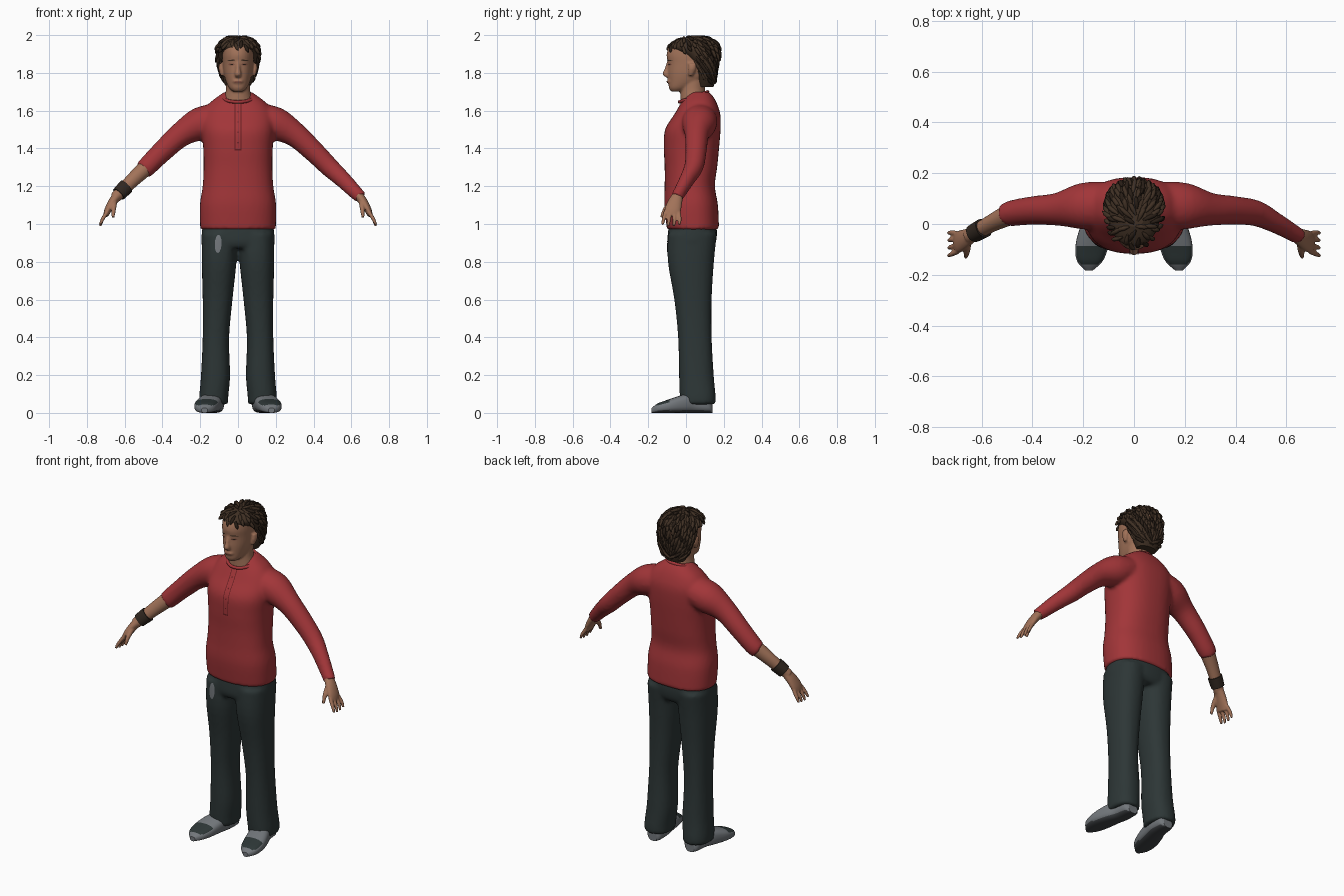
import bpy, bmesh, math, random
from mathutils import Vector
from mathutils.bvhtree import BVHTree

if "Cube" in bpy.data.objects:
    bpy.data.objects.remove(bpy.data.objects["Cube"])

random.seed(4)


def material(name, r, g, b):
    m = bpy.data.materials.new(name)
    m.diffuse_color = (r, g, b, 1)
    m.use_nodes = True
    m.node_tree.nodes["Principled BSDF"].inputs["Base Color"].default_value = m.diffuse_color
    return m


RED = material("red_cloth", .36, .036, .04)
DARK_RED = material("dark_red_thread", .13, .012, .014)
TROUSER = material("charcoal_cloth", .026, .037, .037)
SKIN = material("skin", .36, .17, .1)
LIPS = material("lips", .24, .09, .06)
HAIR = material("brown_hair", .05, .029, .017)
HAIR_DARK = material("dark_brown_hair", .022, .013, .008)
GREY = material("shoe_grey", .17, .185, .2)
SOLE = material("sole_grey", .05, .055, .06)
LEATHER = material("wristband_brown", .03, .02, .014)


def smooth_path(pts, steps):
    """Catmull-Rom interpolation of rings (x, y, z, ru, rv)."""
    p = [pts[0]] + list(pts) + [pts[-1]]
    out = []
    for i in range(1, len(p) - 2):
        for s in range(steps):
            t = s / steps
            out.append([.5 * (2 * b + (c - a) * t + (2 * a - 5 * b + 4 * c - d) * t * t
                              + (3 * b - a - 3 * c + d) * t ** 3)
                        for a, b, c, d in zip(*p[i - 1:i + 3])])
    return out + [list(pts[-1])]


def loft(bm, pts, axis=None, n=28, power=2.0, steps=4, mirror=1):
    """Skin elliptical rings; axis fixes the ring plane, otherwise it follows the path."""
    pts = smooth_path(pts, steps)
    rings = []
    for i, (x, y, z, ru, rv) in enumerate(pts):
        if axis == 'Z':
            u, v = Vector((1, 0, 0)), Vector((0, 1, 0))
        elif axis == 'Y':
            u, v = Vector((1, 0, 0)), Vector((0, 0, 1))
        else:
            t = (Vector(pts[min(i + 1, len(pts) - 1)][:3]) - Vector(pts[max(i - 1, 0)][:3])).normalized()
            u = Vector((0, 1, 0)) if abs(t.y) < .9 else Vector((1, 0, 0))
            u = (u - t * u.dot(t)).normalized()
            v = t.cross(u)
        ring = []
        for k in range(n):
            a = 2 * math.pi * k / n
            c, s = math.cos(a), math.sin(a)
            q = Vector((x, y, z)) + u * ru * math.copysign(abs(c) ** (2 / power), c) \
                + v * rv * math.copysign(abs(s) ** (2 / power), s)
            ring.append(bm.verts.new((q.x * mirror, q.y, q.z)))
        rings.append(ring)
    for a, b in zip(rings, rings[1:]):
        for k in range(n):
            bm.faces.new((a[k], a[(k + 1) % n], b[(k + 1) % n], b[k]))
    bm.faces.new(rings[0])
    bm.faces.new(rings[-1])


def finish(name, bm, *mats, voxel=0, relax=4):
    bmesh.ops.recalc_face_normals(bm, faces=bm.faces)
    for f in bm.faces:
        f.smooth = len(f.verts) < 5
    me = bpy.data.meshes.new(name)
    bm.to_mesh(me)
    bm.free()
    for m in mats:
        me.materials.append(m)
    ob = bpy.data.objects.new(name, me)
    bpy.context.collection.objects.link(ob)
    if voxel:  # fuse overlapping lofts into one skin
        r = ob.modifiers.new("fuse", 'REMESH')
        r.mode, r.voxel_size, r.use_smooth_shade = 'VOXEL', voxel, True
        s = ob.modifiers.new("relax", 'SMOOTH')
        s.iterations, s.factor = relax, .5
    return ob


def surface(ob):
    bpy.context.view_layer.update()
    return BVHTree.FromObject(ob, bpy.context.evaluated_depsgraph_get())


def patch(name, tree, x, z, w, h, mat, tilt=0, rounded=True, nx=8, nz=8):
    """Thin painted plate laid on the front of a surface."""
    bm = bmesh.new()
    bmesh.ops.create_grid(bm, x_segments=nx, y_segments=nz, size=1)
    for v in bm.verts:
        a, b = v.co.x, v.co.y
        if rounded:
            a, b = a * math.sqrt(1 - b * b / 2), b * math.sqrt(1 - a * a / 2)
        px, pz = x + a * w / 2, z + b * h / 2 + tilt * a * w / 2
        hit = tree.ray_cast(Vector((px, -1, pz)), Vector((0, 1, 0)))[0]
        v.co = (px, (hit.y if hit else 0) - .003, pz)
    ob = finish(name, bm, mat)
    if ob.data.polygons[0].normal.y > 0:
        ob.data.flip_normals()


# shirt: torso plus one long and one pushed-up sleeve
ARM = [(.1, .075, 1.56, .09, .08), (.2, .07, 1.53, .092, .088), (.3, .058, 1.475, .065, .066),
       (.4, .053, 1.385, .056, .057), (.48, .042, 1.305, .051, .052), (.55, .008, 1.24, .041, .045),
       (.6, -.02, 1.19, .036, .04), (.65, -.05, 1.14, .032, .034)]
bm = bmesh.new()
loft(bm, [(0, .037, .97, .2, .138), (0, .027, 1.1, .202, .142), (0, .02, 1.2, .187, .133),
          (0, .026, 1.3, .182, .139), (0, .029, 1.4, .184, .146), (0, .036, 1.5, .192, .147),
          (0, .06, 1.58, .187, .122), (0, .068, 1.64, .15, .095), (0, .07, 1.68, .1, .07),
          (0, .07, 1.7, .07, .05)], 'Z', 40, 2.4)
loft(bm, ARM)
loft(bm, ARM[:5] + [(.505, .032, 1.282, .046, .048)], mirror=-1)
shirt = finish("shirt", bm, RED, voxel=.011)
shirt_tree = surface(shirt)

# collar band
bm = bmesh.new()
ring = [(.083 * math.cos(a), .04 + .075 * math.sin(a), 1.673 + .027 * math.sin(a), .009, .009)
        for a in [i * math.pi / 12 for i in range(25)]]
loft(bm, ring, n=8, steps=1)
finish("collar", bm, RED)

# placket stitching and buttons
for x in (-.016, .016):
    patch("placket_seam", shirt_tree, x, 1.515, .004, .24, DARK_RED, rounded=False, nx=2, nz=24)
patch("placket_end", shirt_tree, 0, 1.392, .036, .008, DARK_RED, rounded=False)
for i in range(4):
    patch("button", shirt_tree, 0, 1.43 + i * .055, .008, .008, DARK_RED)

# trousers
bm = bmesh.new()
loft(bm, [(0, .035, 1.0, .185, .125), (0, .034, .95, .192, .13), (0, .03, .9, .193, .127),
          (0, .028, .87, .17, .11)], 'Z', 40, 2.4)
for m in (1, -1):
    loft(bm, [(.097, .034, .95, .095, .13), (.1, .026, .8, .092, .122), (.108, .037, .6, .079, .099),
              (.117, .047, .4, .07, .089), (.119, .055, .2, .077, .092), (.128, .062, .09, .077, .095),
              (.128, .064, .045, .076, .092)], 'Z', 28, 2.3, mirror=m)
trousers = finish("trousers", bm, TROUSER, voxel=.011)
patch("thigh_patch", surface(trousers), -.105, .895, .036, .095, GREY, tilt=.3)

# shoes: grey upper, dark toe panel, dark sole
for m, side in ((1, "left"), (-1, "right")):
    bm = bmesh.new()
    stations = [(.125, .14, .05, .028), (.125, .12, .085, .048), (.13, .05, .105, .056),
                (.145, 0, .1, .062), (.16, -.06, .082, .066), (.169, -.11, .065, .062),
                (.174, -.15, .05, .048), (.177, -.182, .026, .016)]
    loft(bm, [(x, y, t / 2, w, t / 2) for x, y, t, w in stations], 'Y', 28, 2.7, mirror=m)
    bmesh.ops.recalc_face_normals(bm, faces=bm.faces)
    for f in bm.faces:
        c = f.calc_center_median()
        if f.normal.z < -.7:
            f.material_index = 2
        elif f.normal.z > .6 and -.155 < c.y < -.085:
            f.material_index = 1
    finish(side + "_shoe", bm, GREY, TROUSER, SOLE)

# hands, with the bare forearm on one side
for m, side in ((1, "left"), (-1, "right")):
    bm = bmesh.new()
    loft(bm, [(.635, -.042, 1.155, .028, .026), (.665, -.058, 1.115, .038, .023),
              (.688, -.07, 1.075, .043, .019), (.7, -.076, 1.045, .038, .014)], mirror=m)
    for o in (-.034, -.011, .012, .034):
        drop = .012 * abs(o) / .034
        loft(bm, [(.692, -.073 + o, 1.065, .011, .011), (.717, -.076 + 1.25 * o, 1.025, .01, .01),
                  (.73, -.08 + 1.3 * o, .985 + drop, .007, .007)], n=10, mirror=m)
    loft(bm, [(.655, -.07, 1.12, .017, .017), (.658, -.108, 1.08, .013, .013),
              (.662, -.13, 1.035, .008, .008)], n=10, mirror=m)
    if m < 0:
        loft(bm, [(x, y, z, a * .86, b * .86) for x, y, z, a, b in ARM[4:]], mirror=m)
    finish(side + "_hand", bm, SKIN, voxel=.005, relax=2)

# wristband
bm = bmesh.new()
loft(bm, [(.592, -.016, 1.198, .038, .042), (.612, -.027, 1.178, .037, .04),
          (.632, -.038, 1.158, .035, .038)], n=24, power=2.2, mirror=-1)
finish("wristband", bm, LEATHER)

# head, nose, ears and neck
bm = bmesh.new()
loft(bm, [(0, -.045, 1.702, .028, .034), (0, -.03, 1.72, .047, .06), (0, 0, 1.755, .064, .093),
          (0, .02, 1.8, .076, .116), (0, .03, 1.85, .081, .126), (0, .035, 1.9, .083, .137),
          (0, .04, 1.95, .077, .122), (0, .045, 1.98, .04, .07)], 'Z', 32, 2.2)
loft(bm, [(0, -.09, 1.86, .01, .01), (0, -.1, 1.82, .012, .015), (0, -.106, 1.792, .018, .018),
          (0, -.092, 1.775, .014, .012)], 'Z', 14)
loft(bm, [(0, -.082, 1.765, .028, .014), (0, -.086, 1.754, .03, .016), (0, -.082, 1.742, .022, .012)], 'Z', 14)
loft(bm, [(0, .045, 1.62, .088, .075), (0, .04, 1.665, .075, .07), (0, .035, 1.71, .064, .065),
          (0, .04, 1.78, .062, .065)], 'Z')
for m in (1, -1):
    loft(bm, [(.083, .025, 1.785, .009, .012), (.09, .032, 1.82, .013, .021),
              (.09, .034, 1.85, .01, .02)], 'Z', 12, mirror=m)
head = finish("head", bm, SKIN, voxel=.006, relax=3)
face = surface(head)
patch("lips", face, 0, 1.752, .046, .011, LIPS)
for m, side in ((1, "left"), (-1, "right")):
    patch(side + "_brow", face, m * .035, 1.866, .04, .007, HAIR, tilt=-.1 * m)
    patch(side + "_eye_socket", face, m * .034, 1.845, .032, .012, LIPS)
    patch(side + "_eye", face, m * .034, 1.845, .02, .005, HAIR_DARK)

# swept-back hair mass
bm = bmesh.new()
loft(bm, [(0, .105, 1.725, .06, .04), (0, .108, 1.77, .088, .05), (0, .1, 1.84, .104, .064),
          (0, .075, 1.89, .106, .089), (0, .043, 1.935, .103, .13), (0, .045, 1.965, .086, .108),
          (0, .05, 1.987, .048, .06)], 'Z', 32, 2.1)
hair = finish("hair", bm, HAIR)
tree = surface(hair)

# tapered locks scattered over the hair, combed down and back
locks = {HAIR: bmesh.new(), HAIR_DARK: bmesh.new()}
centre = Vector((0, .07, 1.87))
for i in range(230):
    z = 1 - 1.75 * (i + .5) / 230
    a = i * 2.39996
    r = math.sqrt(1 - z * z)
    p, nrm, _, _ = tree.ray_cast(centre, Vector((r * math.cos(a), r * math.sin(a), z)))
    if p is None or (p.z < 1.93 and p.y < .05):
        continue
    out = (p - centre).normalized()
    comb = Vector((random.uniform(-.25, .25), .6, -1))
    d = (comb - out * comb.dot(out)).normalized()
    length = random.uniform(.035, .06)
    pts = []
    for s, rad in ((-.3, .004), (.2, .0095), (.7, .009), (1.1, .002)):
        q = p + d * length * s + out * (.002 + .004 * s)
        near = tree.find_nearest(q)[0]
        q = near + (q - near) * .5
        q.z = min(q.z, 1.99)
        pts.append((*q, rad, rad))
    loft(locks[HAIR if i % 3 else HAIR_DARK], pts, n=7, steps=1)
finish("brown_locks", locks[HAIR], HAIR)
finish("dark_locks", locks[HAIR_DARK], HAIR_DARK)
